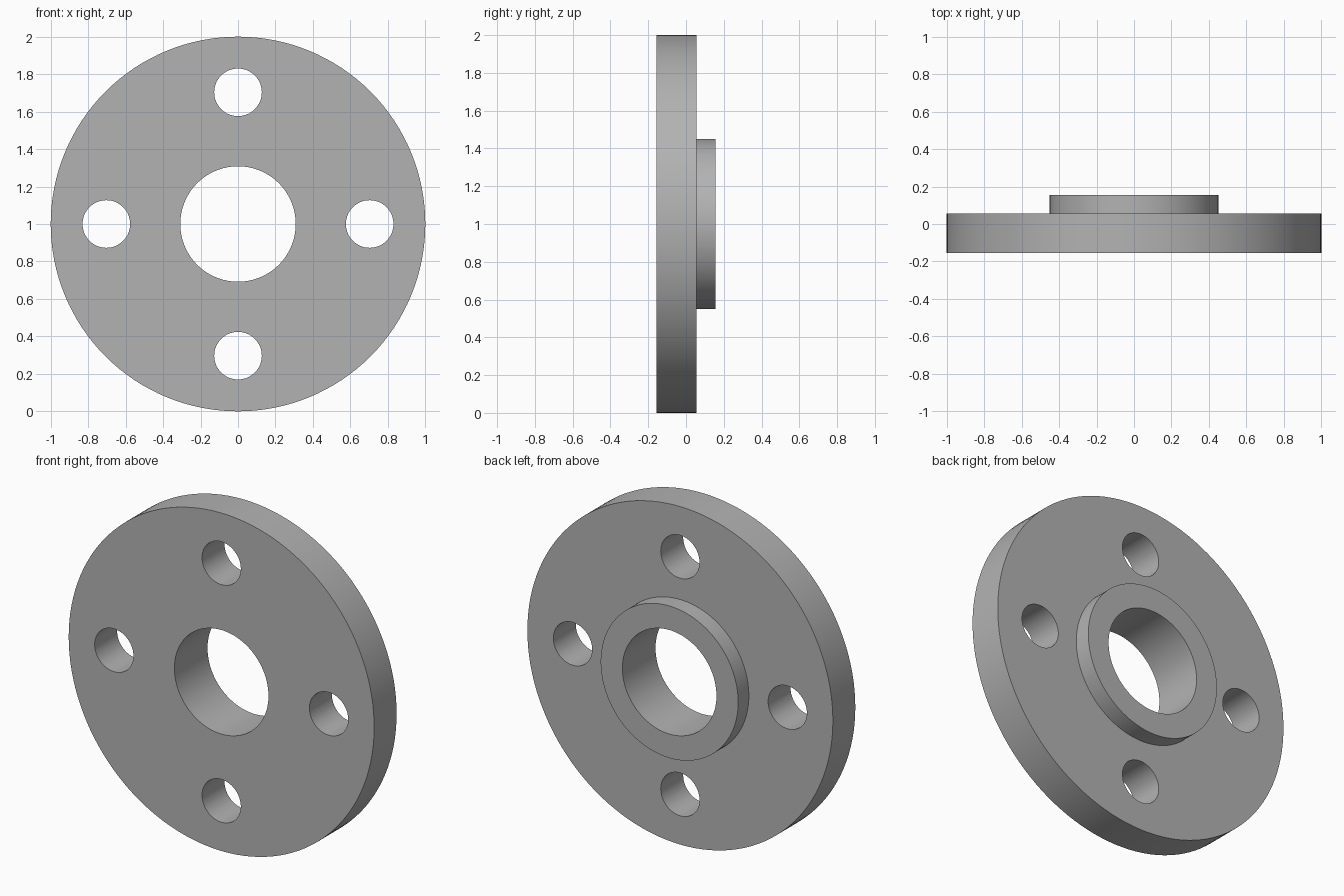
import bpy, bmesh, math
from mathutils import Matrix, Vector

cube = bpy.data.objects.get("Cube")
if cube:
    bpy.data.objects.remove(cube, do_unlink=True)

SEGMENTS = 128
CENTRE = Vector((0, 0, 1))
FRONT, STEP, BACK = -0.155, 0.055, 0.155
RIM, HUB, BORE = 1.0, 0.45, 0.308
BOLT_CIRCLE, BOLT_HOLE = 0.703, 0.127

grey = bpy.data.materials.new("steel_grey")
grey.use_nodes = True
colour = (0.45, 0.45, 0.45, 1)
grey.diffuse_color = colour
grey.node_tree.nodes["Principled BSDF"].inputs["Base Color"].default_value = colour


def add_object(name, bm):
    bmesh.ops.recalc_face_normals(bm, faces=bm.faces)
    mesh = bpy.data.meshes.new(name)
    bm.to_mesh(mesh)
    bm.free()
    mesh.materials.append(grey)
    obj = bpy.data.objects.new(name, mesh)
    bpy.context.collection.objects.link(obj)
    return obj


# Flange: plate, raised hub and bore turned from one closed profile
profile = [(BORE, FRONT), (RIM, FRONT), (RIM, STEP),
           (HUB, STEP), (HUB, BACK), (BORE, BACK)]
bm = bmesh.new()
verts = [bm.verts.new((r, y, CENTRE.z)) for r, y in profile]
edges = [bm.edges.new((v, verts[i - 1])) for i, v in enumerate(verts)]
bmesh.ops.spin(bm, geom=verts + edges, cent=CENTRE, axis=(0, 1, 0),
               angle=math.tau, steps=SEGMENTS)
bmesh.ops.remove_doubles(bm, verts=bm.verts, dist=0.0001)
flange = add_object("flange", bm)

# Four bolt holes on the bolt circle
bm = bmesh.new()
for i in range(4):
    a = i * math.pi / 2
    place = Matrix.Translation(
        CENTRE + BOLT_CIRCLE * Vector((math.cos(a), 0, math.sin(a))))
    bmesh.ops.create_cone(bm, cap_ends=True, segments=64, radius1=BOLT_HOLE,
                          radius2=BOLT_HOLE, depth=1,
                          matrix=place @ Matrix.Rotation(math.pi / 2, 4, "X"))
cutter = add_object("bolt_hole_cutter", bm)
cutter.hide_render = True

cut = flange.modifiers.new("bolt_holes", "BOOLEAN")
cut.operation = "DIFFERENCE"
cut.solver = "EXACT"
cut.object = cutter

bpy.ops.object.select_all(action="DESELECT")
flange.select_set(True)
bpy.context.view_layer.objects.active = flange
bpy.ops.object.modifier_apply(modifier=cut.name)
bpy.data.objects.remove(cutter, do_unlink=True)
bpy.ops.object.shade_smooth_by_angle(angle=math.radians(30))
